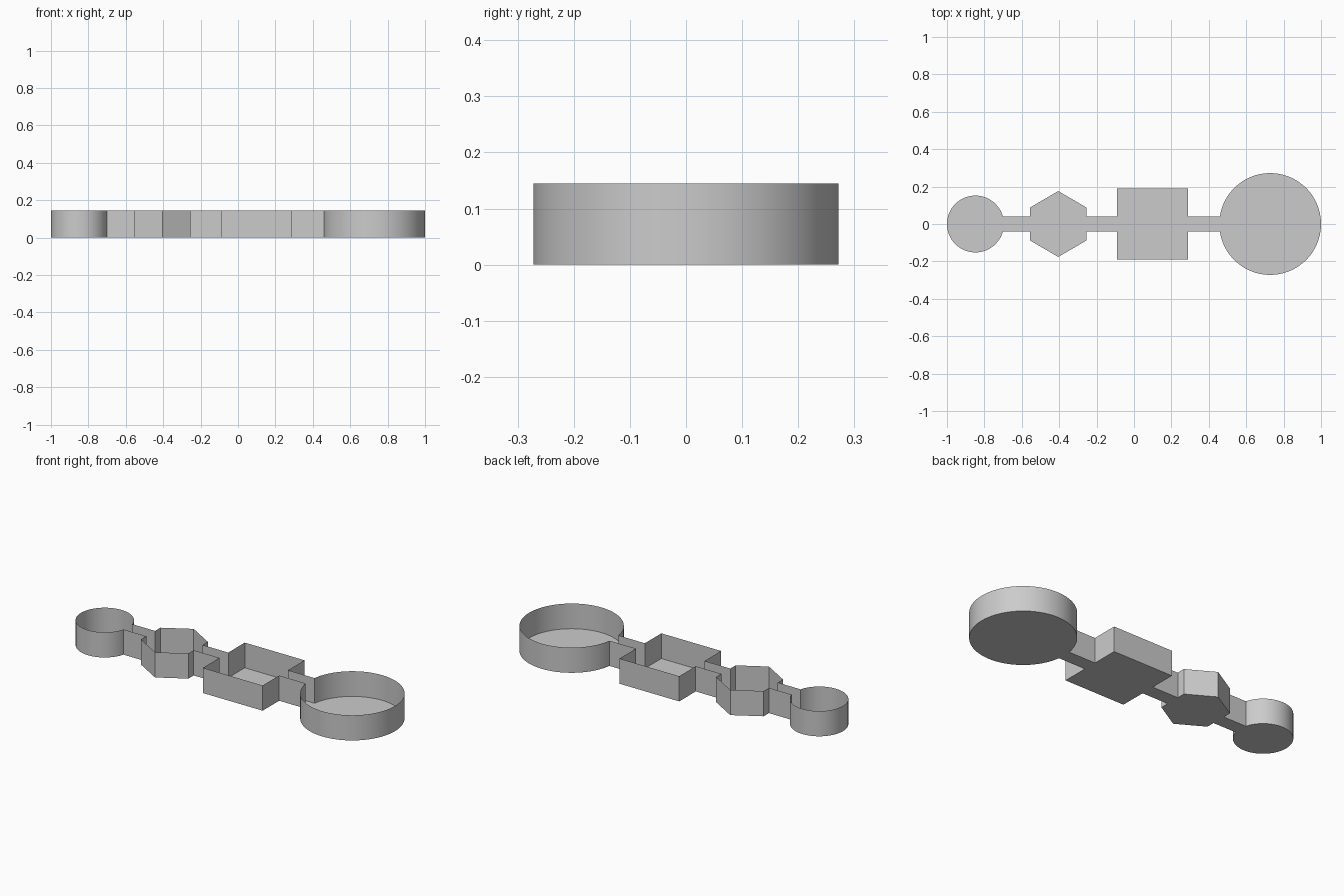
import bpy, bmesh, math

if "Cube" in bpy.data.objects:
    bpy.data.objects.remove(bpy.data.objects["Cube"])

H = 0.145      # wall height
C = 0.04       # half width of the connecting channels


def arc(cx, r, a0, a1, n=40):
    """Points on a circle centred on the x axis."""
    return [(cx + r * math.cos(a0 + (a1 - a0) * i / n),
             r * math.sin(a0 + (a1 - a0) * i / n)) for i in range(n + 1)]


# Back half of the outline, left to right: small round, hexagon, square, large round
R1, R2 = 0.152, 0.272
half = arc(-1 + R1, R1, math.pi, math.asin(C / R1))
half += [(-0.556, C), (-0.556, 0.088), (-0.405, 0.176), (-0.254, 0.088), (-0.254, C)]
half += [(-0.09, C), (-0.09, 0.19), (0.29, 0.19), (0.29, C)]
half += arc(1 - R2, R2, math.pi - math.asin(C / R2), 0)

# Mirror to the front half, giving a counter-clockwise closed loop
outline = [(x, -y) for x, y in half] + half[-2:0:-1]

# Flat floor and thin upright walls, open at the top
bm = bmesh.new()
low = [bm.verts.new((x, y, 0)) for x, y in outline]
top = [bm.verts.new((x, y, H)) for x, y in outline]
bm.faces.new(low[::-1])
n = len(outline)
for i in range(n):
    j = (i + 1) % n
    bm.faces.new((low[i], low[j], top[j], top[i]))

mesh = bpy.data.meshes.new("shaped_tray")
bm.to_mesh(mesh)
bm.free()
tray = bpy.data.objects.new("shaped_tray", mesh)
bpy.context.collection.objects.link(tray)
bpy.context.view_layer.objects.active = tray
tray.select_set(True)
bpy.ops.object.shade_smooth_by_angle(angle=math.radians(30))
